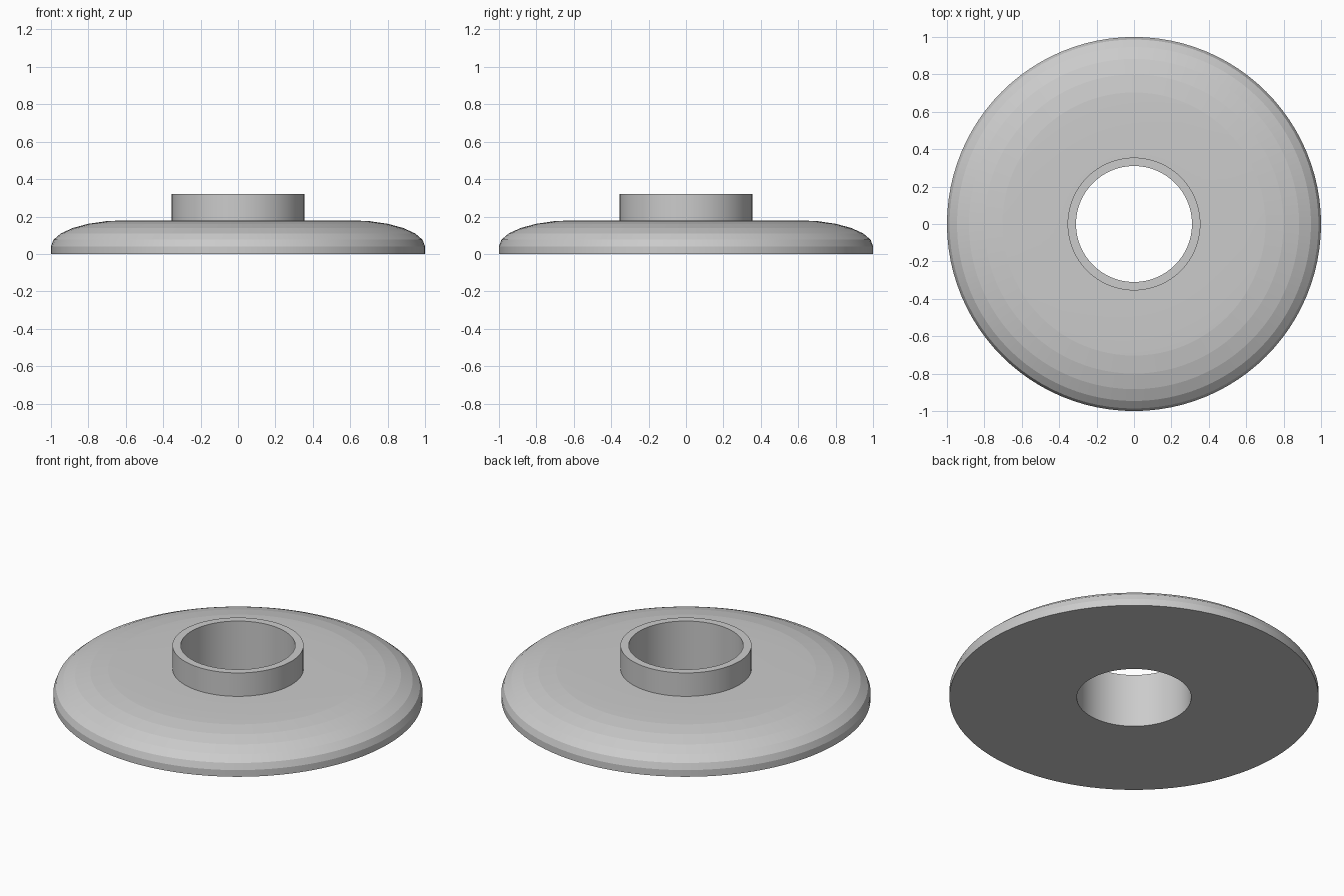
import bpy, bmesh
from math import sin, cos, pi, radians

if "Cube" in bpy.data.objects:
    bpy.data.objects.remove(bpy.data.objects["Cube"])

SEGMENTS = 96
BORE, HUB_R, HUB_TOP = 0.31, 0.355, 0.32
RIM_R, RIM_Z, FLAT_R, PLATE_TOP = 1.0, 0.04, 0.6, 0.18


def lathe(name, profile):
    """Revolve a closed (radius, height) profile around z."""
    bm = bmesh.new()
    rings = []
    for i in range(SEGMENTS):
        a = 2 * pi * i / SEGMENTS
        rings.append([bm.verts.new((r * cos(a), r * sin(a), z)) for r, z in profile])
    n = len(profile)
    for i in range(SEGMENTS):
        a, b = rings[i], rings[(i + 1) % SEGMENTS]
        for j in range(n):
            k = (j + 1) % n
            bm.faces.new((a[j], b[j], b[k], a[k]))
    bmesh.ops.recalc_face_normals(bm, faces=bm.faces)
    mesh = bpy.data.meshes.new(name)
    bm.to_mesh(mesh)
    bm.free()
    obj = bpy.data.objects.new(name, mesh)
    bpy.context.collection.objects.link(obj)
    return obj


# Elliptical shoulder from the rim up to the flat top of the plate
STEPS = 6
shoulder = [(FLAT_R + (RIM_R - FLAT_R) * cos(pi / 2 * i / STEPS),
             RIM_Z + (PLATE_TOP - RIM_Z) * sin(pi / 2 * i / STEPS))
            for i in range(STEPS + 1)]

# Round plate and raised collar share one through bore
flange = lathe("collared_disc",
               [(BORE, 0), (RIM_R, 0)] + shoulder +
               [(HUB_R, PLATE_TOP), (HUB_R, HUB_TOP), (BORE, HUB_TOP)])

# Smooth around the axis, keeping the stepped shoulder bands crisp
bpy.context.view_layer.objects.active = flange
flange.select_set(True)
bpy.ops.object.shade_smooth_by_angle(angle=radians(5))
